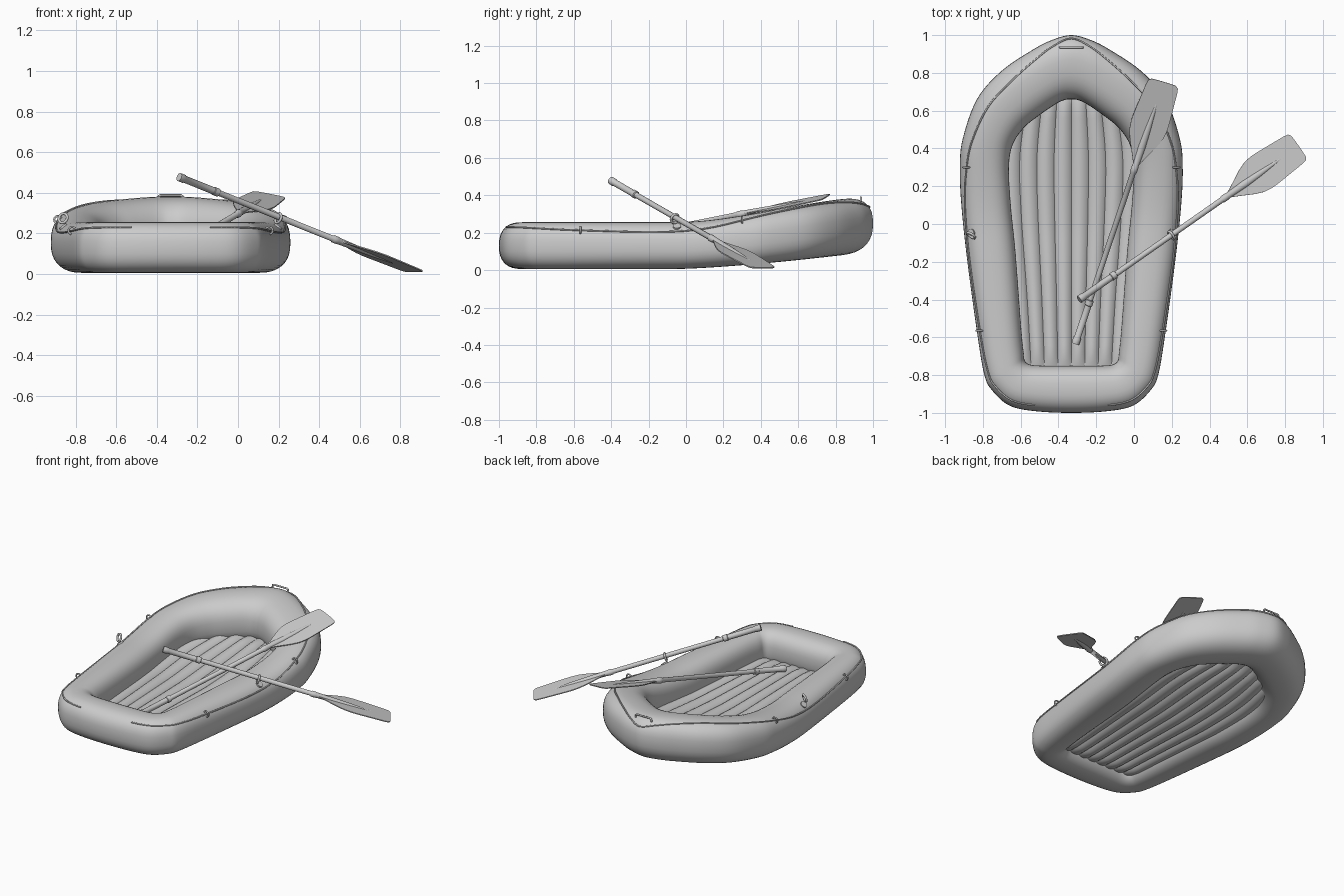
import bpy, bmesh, math
from mathutils import Vector, Matrix

if "Cube" in bpy.data.objects:
    bpy.data.objects.remove(bpy.data.objects["Cube"])

CX = -0.332          # boat centre line
N = 2.5              # squareness of the tube section

# Half outline: outer x,y, inner x,y, rope angle on the tube
HALF = [(0, -1, 0, -.75, 47), (.2, -.99, .15, -.75, 47), (.33, -.96, .215, -.745, 47),
        (.42, -.88, .245, -.725, 45), (.46, -.8, .252, -.68, 42), (.495, -.6, .265, -.55, 36),
        (.55, -.2, .295, -.15, 30), (.582, .1, .32, .1, 36), (.59, .3, .33, .3, 49),
        (.575, .45, .31, .42, 58), (.5, .66, .25, .51, 65), (.37, .81, .17, .575, 65),
        (.2, .925, .09, .63, 53), (.1, .975, .04, .655, 42), (0, 1, 0, .66, 31)]
CTRL = HALF + [(-a, b, -c, d, e) for a, b, c, d, e in HALF[-2:0:-1]]


def lerp(table, v):
    if v <= table[0][0]:
        return table[0][1]
    for (a, p), (b, q) in zip(table, table[1:]):
        if v <= b:
            f = (v - a) / (b - a)
            return p + (q - p) * f
    return table[-1][1]


def lift(y):
    return .006 + .094 * max(0, min(1, (y + .05) / 1.05)) ** 1.4


def height(y):
    f = max(0, min(1, y / .83))
    return .25 + .05 * f * f * (3 - 2 * f)


def control(t):
    n, i = len(CTRL), int(math.floor(t))
    f = t - i
    p = [CTRL[(i + k) % n] for k in (-1, 0, 1, 2)]
    return [.5 * (2 * b + (c - a) * f + (2 * a - 5 * b + 4 * c - d) * f * f
                  + (3 * b - a - 3 * c + d) * f ** 3) for a, b, c, d in zip(*p)]


def spow(v):
    return math.copysign(abs(v) ** (2 / N), v)


def tube_point(t, deg=None, off=0):
    ox, oy, ix, iy, rope = control(t)
    a = math.radians(rope if deg is None else deg)
    out, inn = Vector((ox, oy)), Vector((ix, iy))
    mid, half = (out + inn) / 2, (out - inn) / 2
    p = mid + half * spow(math.cos(a)) + half.normalized() * off * math.cos(a)
    h = height(mid.y) / 2
    return Vector((p.x + CX, p.y, lift(p.y) + h + h * spow(math.sin(a)) + off * math.sin(a)))


def make(name, bm, angle=50):
    bmesh.ops.recalc_face_normals(bm, faces=bm.faces)
    me = bpy.data.meshes.new(name)
    bm.to_mesh(me)
    bm.free()
    ob = bpy.data.objects.new(name, me)
    bpy.context.collection.objects.link(ob)
    bpy.ops.object.select_all(action='DESELECT')
    ob.select_set(True)
    bpy.context.view_layer.objects.active = ob
    bpy.ops.object.shade_smooth_by_angle(angle=math.radians(angle))
    return ob


def skin(name, rings, closed=False, caps=False, angle=50):
    bm = bmesh.new()
    vs = [[bm.verts.new(p) for p in r] for r in rings]
    n, m = len(vs), len(vs[0])
    for i in range(n if closed else n - 1):
        for j in range(m):
            a, b = vs[i], vs[(i + 1) % n]
            bm.faces.new((a[j], a[(j + 1) % m], b[(j + 1) % m], b[j]))
    if caps:
        bm.faces.new(vs[0])
        bm.faces.new(vs[-1])
    return make(name, bm, angle)


def wire(name, pts, r):
    cu = bpy.data.curves.new(name, 'CURVE')
    cu.dimensions = '3D'
    cu.bevel_depth, cu.bevel_resolution, cu.use_fill_caps = r, 2, True
    sp = cu.splines.new('POLY')
    sp.points.add(len(pts) - 1)
    for q, p in zip(sp.points, pts):
        q.co = (*p, 1)
    ob = bpy.data.objects.new(name, cu)
    bpy.context.collection.objects.link(ob)


def ring(name, loc, axis, R, r):
    bpy.ops.mesh.primitive_torus_add(major_radius=R, minor_radius=r, major_segments=24,
                                     minor_segments=8, location=loc,
                                     rotation=Vector(axis).to_track_quat('Z', 'Y').to_euler())
    bpy.context.object.name = name
    bpy.ops.object.shade_smooth_by_angle(angle=math.radians(60))


# Inflated hull tube
S = 36
skin("hull_tube", [[tube_point(k / 6, 360 * j / S) for j in range(S)]
                   for k in range(len(CTRL) * 6)], closed=True, angle=80)

# Corrugated air floor, edges hidden inside the tube
WIDTH = [(-.8, .28), (-.4, .31), (0, .35), (.3, .37), (.45, .355), (.72, .29)]
RIBS, U, V = 8, 96, 40
rows = []
for k in range(V + 1):
    y = -.79 + 1.5 * k / V
    w = sum(lerp(WIDTH, y + d) for d in (-.1, -.05, 0, .05, .1)) / 5
    puff = min(1, math.sqrt(max(.02, min(k, V - k) / 3)))
    top, bot = [], []
    for i in range(U + 1):
        u = i / U
        bulge = (.010 + .02 * abs(math.sin(math.pi * RIBS * u)) ** .8) * puff
        x = CX + (2 * u - 1) * w
        zc = lift(y) + .06
        top.append(Vector((x, y, zc + bulge)))
        bot.append(Vector((x, y, zc - bulge)))
    rows.append(top + bot[::-1])
skin("air_floor", rows, caps=True, angle=60)

# Grab rope around the tube
wire("grab_rope", [tube_point(1 + k / 5, off=.003) for k in range(26 * 5 + 1)], .0045)

# Rope loops and their pads
for side, f in (("right", lambda t: t), ("left", lambda t: 28 - t)):
    for part, t in (("bow", 8), ("stern", 5.1)):
        p = tube_point(f(t), off=.004)
        ring(f"{part}_rope_loop_{side}", p, (0, 1, 0), .018, .005)

# Bow carry handle
wire("bow_handle", [(CX + x, .935, z) for x, z in
                    ((-.06, .365), (-.058, .384), (-.05, .388), (.05, .388), (.058, .384), (.06, .365))],
     .006)


# Oars: turned shaft plus flat blade in a local frame (z along the oar)
def oar(name, grip, tip, side):
    grip, tip = Vector(grip), Vector(tip)
    z = (tip - grip).normalized()
    x = (Vector(side) - z * z.dot(Vector(side))).normalized()
    y = z.cross(x)
    M = Matrix.Translation(grip) @ Matrix((x, y, z)).transposed().to_4x4()
    L = (tip - grip).length
    prof = [(.012, 0), (.021, 0), (.021, .03), (.018, .034), (.018, .215), (.021, .218), (.021, .245),
            (.015, .248), (.015, .97), (.019, .975), (.019, 1.0), (.017, 1.01), (.02, 1.12),
            (.016, 1.22), (.009, 1.32), (.001, 1.4)]
    skin(name + "_shaft", [[M @ Vector((r * math.cos(a), r * math.sin(a) * (1 if h < 1.05 else .7), h))
                            for a in (math.tau * j / 16 for j in range(16))] for r, h in prof],
         caps=True, angle=40)
    edge = [(.016, 1.02), (.035, 1.06), (.075, 1.14), (.094, 1.19), (.101, 1.24), (.1, 1.28),
            (.088, L - .04), (.083, L - .013), (.068, L - .002), (.03, L)]
    outline = edge + [(-a, b) for a, b in edge[::-1]]
    skin(name + "_blade", [[M @ Vector((a, s, b)) for a, b in outline] for s in (-.003, .003)],
         caps=True, angle=30)
    return z


axis = oar("right_oar", (-.29, -.40, .478), (.872, .412, .012), (-.573, .82, 0))
oar("left_oar", (-.31, -.632, .112), (.158, .752, .392), (-.95, .29, .19))

# Oarlocks: ring on a round pad
for side, sx, ax in (("right", 1, axis), ("left", -1, (.5, .8, -.3))):
    base = tube_point(6.45 if sx > 0 else 28 - 6.45, 50, .002)
    ring("oarlock_" + side, (CX + sx * .53, -.06, .275), ax, .024, .007)
    nrm = Vector((sx * .6, 0, .8))
    bpy.ops.mesh.primitive_cylinder_add(vertices=20, radius=.022, depth=.012, location=base,
                                        rotation=nrm.to_track_quat('Z', 'Y').to_euler())
    bpy.context.object.name = "oarlock_pad_" + side
